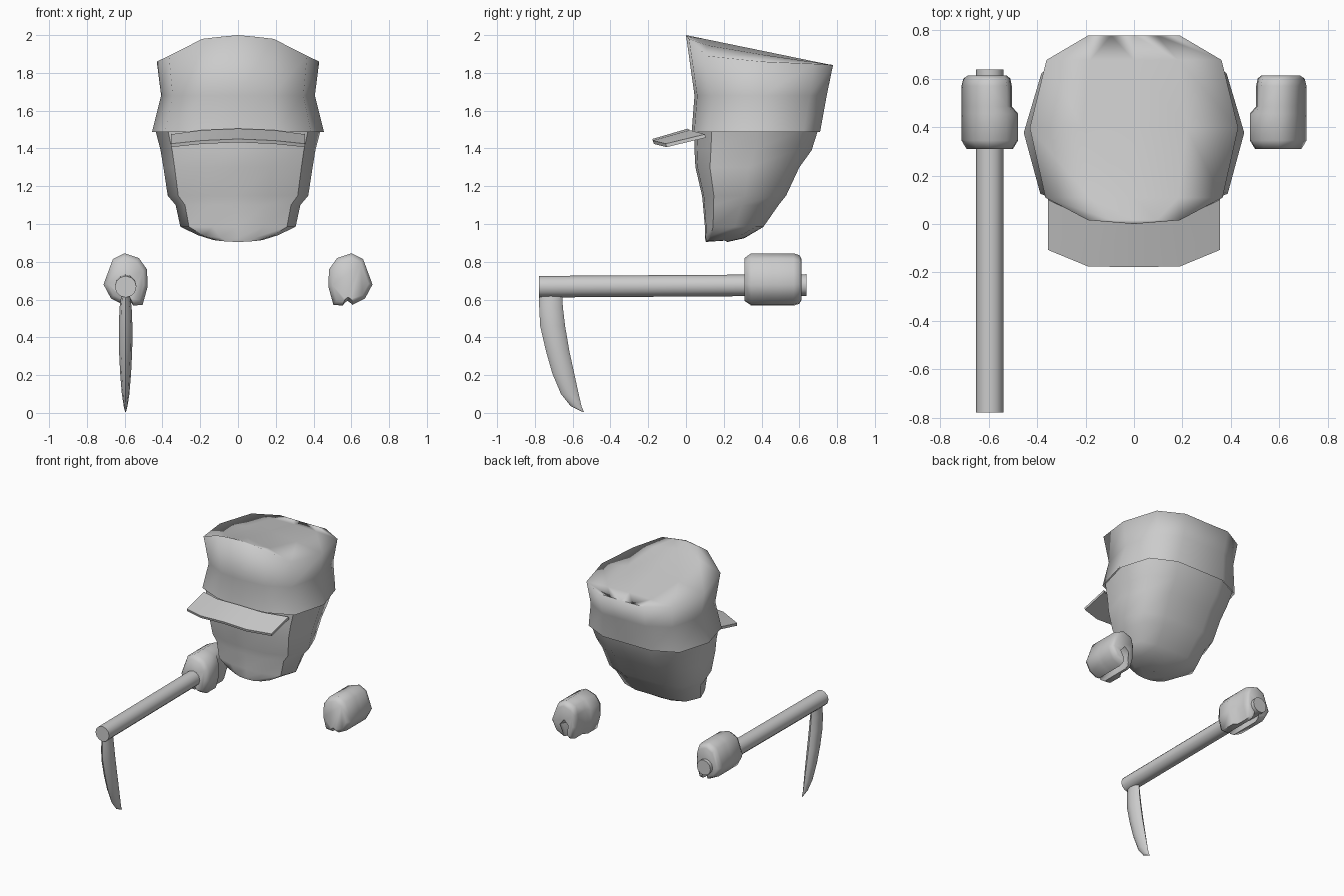
import bpy, bmesh, math
from mathutils import Vector

if "Cube" in bpy.data.objects:
    bpy.data.objects.remove(bpy.data.objects["Cube"])

grey = bpy.data.materials.new("light_grey")
grey.diffuse_color = (0.6, 0.6, 0.6, 1)
grey.use_nodes = True
grey.node_tree.nodes["Principled BSDF"].inputs["Base Color"].default_value = grey.diffuse_color


def loft(name, rings, cap0=True, cap1=True, angle=180):
    """Skin a list of equal-length rings of 3D points."""
    bm = bmesh.new()
    vs = [[bm.verts.new(p) for p in r] for r in rings]
    n = len(vs[0])
    for a, b in zip(vs, vs[1:]):
        for i in range(n):
            j = (i + 1) % n
            bm.faces.new((a[i], a[j], b[j], b[i]))
    if cap0:
        bm.faces.new(vs[0][::-1])
    if cap1:
        bm.faces.new(vs[-1])
    bmesh.ops.remove_doubles(bm, verts=bm.verts[:], dist=0.0005)
    bmesh.ops.recalc_face_normals(bm, faces=bm.faces[:])
    me = bpy.data.meshes.new(name)
    bm.to_mesh(me)
    bm.free()
    me.materials.append(grey)
    ob = bpy.data.objects.new(name, me)
    bpy.context.collection.objects.link(ob)
    bpy.ops.object.select_all(action='DESELECT')
    bpy.context.view_layer.objects.active = ob
    ob.select_set(True)
    if angle:
        bpy.ops.object.shade_smooth_by_angle(angle=math.radians(angle))
    return ob


# Twelve-sided outline shared by head and hat: x in half widths, y from front to back
HALF = [(0, 0), (.44, .02), (.85, .14), (1, .51), (.84, .87), (.44, 1)]
OUTLINE = HALF + [(0, 1)] + [(-x, y) for x, y in HALF[:0:-1]]


def outline(z, w, y0, y1, lift=0):
    return [(x * w, y0 + y * (y1 - y0), z + lift * x * x) for x, y in OUTLINE]


# Head
loft("head", [outline(*s) for s in [
    (.905, .13, .105, .22, .01), (.925, .21, .10, .31, .015),
    (.985, .305, .10, .41), (1.10, .33, .09, .49), (1.15, .372, .085, .53),
    (1.30, .395, .05, .60), (1.39, .41, .045, .665), (1.50, .438, .045, .70)]], angle=50)

# Hat: flared wall, tilted rim and a ridged crown
rim_z = [2.0, 1.98, 1.89, 1.86, 1.848, 1.842, 1.84]
rim_z += rim_z[5:0:-1]
rim = [(x * .43, y * .778, z) for (x, y), z in zip(OUTLINE, rim_z)]


def crown(t):
    return [(x * (1 - t), y, z + (2.0 - .16 * y / .778 - z) * (1 - (1 - t) ** 1.5))
            for x, y, z in rim]


loft("hat", [outline(1.487, .455, .03, .71), outline(1.68, .407, .045, .745), rim,
             crown(.5), crown(1)], cap0=False, cap1=False)

# Visor
back = [(.355, .10, 1.475), (.19, .02, 1.497), (0, .01, 1.505)]
front = [(.355, -.107, 1.425), (.19, -.175, 1.442), (0, -.178, 1.45)]


def mirrored(row):
    return row + [(-x, y, z) for x, y, z in row[-2::-1]]


top = mirrored(back), mirrored(front)
low = [[(x, y + .005, z - .018) for x, y, z in r] for r in top]
loft("visor", [[a, b, c, d] for a, b, c, d in zip(top[0], top[1], low[1], low[0])], angle=30)

# Hands: curled fists, with a grip hollow that opens towards the back
FIST = [(.555, .568), (.505, .572), (.478, .67), (.482, .76), (.525, .82), (.60, .845),
        (.662, .815), (.712, .68), (.672, .605), (.605, .572)]
HOLLOW = [(.61, .60), (.64, .66), (.595, .715), (.55, .67), (.56, .60)]
SHALLOW = [(.598, .58), (.588, .588), (.58, .592), (.572, .588), (.562, .58)]


def fist_ring(side, y, scale, hollow, thumb):
    pts = []
    for x, z in FIST:
        if x < .51:
            x += .026 * (1 - thumb)
        pts.append((.597 + (x - .597) * scale, .705 + (z - .705) * scale))
    for (hx, hz), (sx, sz) in zip(HOLLOW, SHALLOW):
        x, z = sx + (hx - sx) * hollow, sz + (hz - sz) * hollow
        pts.append((.597 + (x - .597) * scale, .705 + (z - .705) * scale))
    return [(side * x, y, z) for x, z in pts]


for side, label in ((1, "right"), (-1, "left")):
    loft(label + "_hand", [fist_ring(side, *s) for s in [
        (.31, .82, 0, 1), (.345, 1, 0, 1), (.455, 1, .5, 1), (.485, 1, .7, 0),
        (.57, 1, 1, 0), (.60, .93, 1, 0), (.612, .78, 1, 0)]], angle=60)


# Sickle handle
def circle(y, z, r, n=12):
    return [(-.595 + r * math.cos(2 * math.pi * i / n), y, z + r * math.sin(2 * math.pi * i / n))
            for i in range(n)]


loft("sickle_handle", [circle(-.777, .668, .057), circle(.638, .677, .057)], angle=40)

# Sickle blade: lens sections (z, front y, back y, half thickness)
rings = []
for z, ya, yb, t in [(.63, -.777, -.655, .022), (.56, -.777, -.652, .032),
                     (.46, -.772, -.64, .036), (.33, -.742, -.618, .035),
                     (.21, -.708, -.592, .029), (.10, -.662, -.568, .02),
                     (.035, -.61, -.553, .01), (.004, -.545, -.54, .002)]:
    cy, ry = (ya + yb) / 2, (yb - ya) / 2
    rings.append([(-.595 + t * math.cos(a * math.pi / 4), cy + ry * math.sin(a * math.pi / 4), z)
                  for a in range(8)])
loft("sickle_blade", rings, angle=60)
